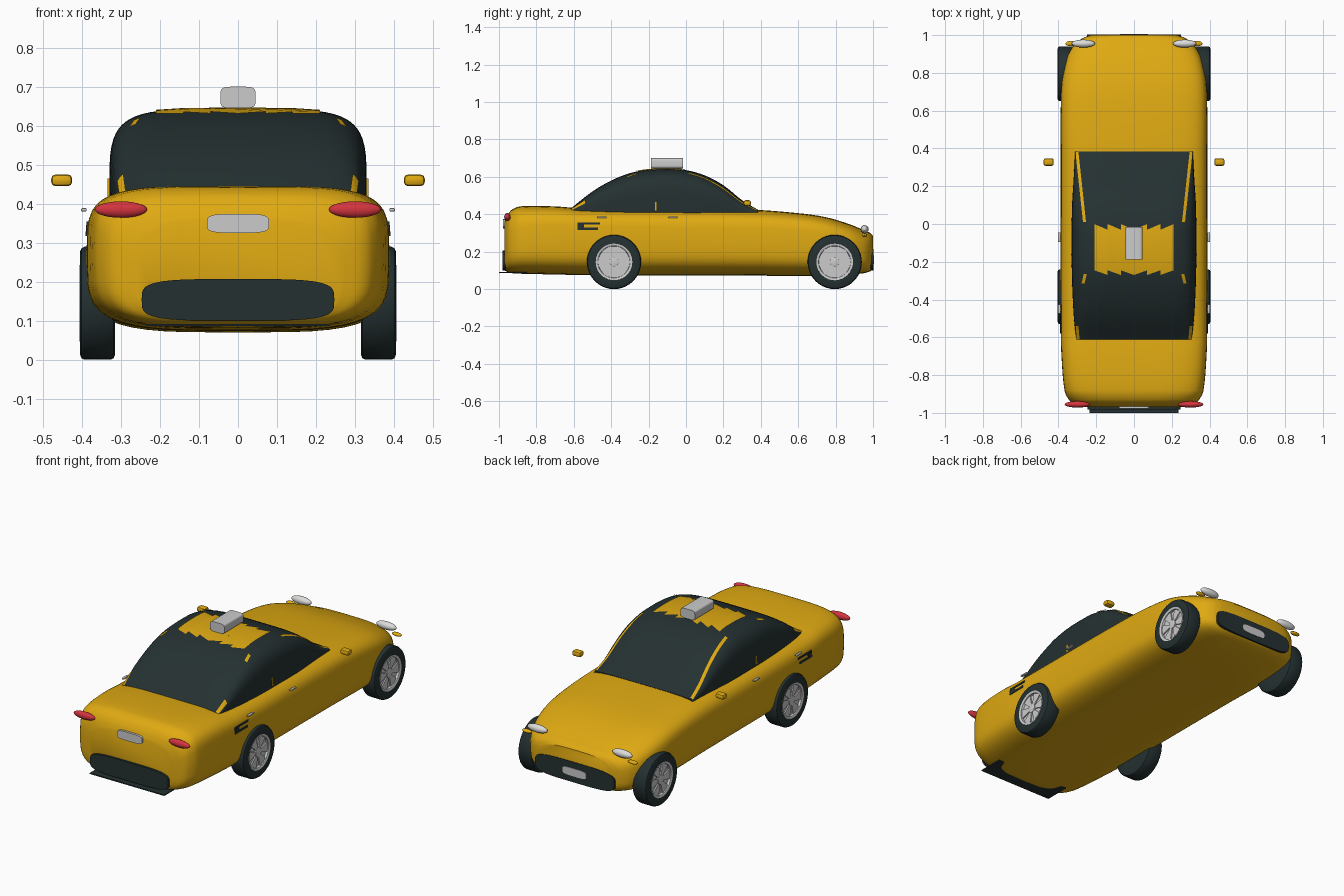
import bpy, bmesh, math
from mathutils import Vector

if "Cube" in bpy.data.objects:
    bpy.data.objects.remove(bpy.data.objects["Cube"])

def material(name, rgb):
    m = bpy.data.materials.new(name)
    m.diffuse_color = (*rgb, 1)
    m.use_nodes = True
    m.node_tree.nodes["Principled BSDF"].inputs["Base Color"].default_value = m.diffuse_color
    return m

YELLOW = material("taxi_yellow", (0.74, 0.40, 0.006))
DARK = material("dark_glass_rubber", (0.018, 0.030, 0.031))
RED = material("lamp_red", (0.66, 0.035, 0.05))
GREY = material("light_grey", (0.60, 0.60, 0.60))
WHITE = material("lamp_white", (0.72, 0.72, 0.70))

def finish(name, bm, mat, angle=35):
    bmesh.ops.recalc_face_normals(bm, faces=bm.faces)
    me = bpy.data.meshes.new(name)
    bm.to_mesh(me)
    bm.free()
    me.materials.append(mat)
    for p in me.polygons:
        p.use_smooth = True
    me.set_sharp_from_angle(angle=math.radians(angle))
    ob = bpy.data.objects.new(name, me)
    bpy.context.collection.objects.link(ob)
    return ob

def sample(keys, y):
    """Smooth interpolation of (y, a, b, ...) rows."""
    y = min(max(y, keys[0][0]), keys[-1][0])
    i = max(k for k in range(len(keys) - 1) if keys[k][0] <= y)
    a, b = keys[i], keys[i + 1]
    p, q = keys[max(i - 1, 0)], keys[min(i + 2, len(keys) - 1)]
    d = b[0] - a[0]
    t = (y - a[0]) / d
    out = []
    for c in range(1, len(a)):
        m0 = (b[c] - p[c]) / (b[0] - p[0]) * d
        m1 = (q[c] - a[c]) / (q[0] - a[0]) * d
        out.append((2*t**3 - 3*t*t + 1)*a[c] + (t**3 - 2*t*t + t)*m0
                   + (3*t*t - 2*t**3)*b[c] + (t**3 - t*t)*m1)
    return out

def ring(w, zb, zt, n_top, n_bot, y, count=48):
    """Rounded box section with separate top and bottom roundness."""
    pts = []
    for k in range(count):
        a = 2 * math.pi * k / count
        c, s = math.cos(a), math.sin(a)
        n = n_top if s >= 0 else n_bot
        pts.append((math.copysign(abs(c)**(2/n), c) * w, y,
                    (zb+zt)/2 + math.copysign(abs(s)**(2/n), s) * (zt-zb)/2))
    return pts

def loft(name, rings, mat, angle=35):
    bm = bmesh.new()
    loops = [[bm.verts.new(p) for p in r] for r in rings]
    n = len(loops[0])
    for A, B in zip(loops, loops[1:]):
        for k in range(n):
            bm.faces.new((A[k], A[(k+1) % n], B[(k+1) % n], B[k]))
    bm.faces.new(loops[0])
    bm.faces.new(loops[-1])
    return finish(name, bm, mat, angle)

def stations(keys, sub):
    ys = [a[0] + (b[0]-a[0]) * s / sub for a, b in zip(keys, keys[1:]) for s in range(sub)]
    return ys + [keys[-1][0]]

def box(name, x, y, z, mat, bevel=0.0):
    bm = bmesh.new()
    bmesh.ops.create_cube(bm, size=1)
    for v in bm.verts:
        v.co = Vector([(r[0]+r[1])/2 + v.co[i]*(r[1]-r[0]) for i, r in enumerate((x, y, z))])
    if bevel:
        bmesh.ops.bevel(bm, geom=bm.edges[:], offset=bevel, segments=2, affect='EDGES', profile=0.5)
    return finish(name, bm, mat)

def ellipsoid(name, centre, radii, mat):
    bm = bmesh.new()
    bmesh.ops.create_uvsphere(bm, u_segments=24, v_segments=14, radius=1)
    for v in bm.verts:
        v.co = Vector([centre[i] + v.co[i]*radii[i] for i in range(3)])
    return finish(name, bm, mat, 80)

def slab(name, w, z0, z1, y0, y1, mat, n=4):
    return loft(name, [ring(w, z0, z1, n, n, y) for y in (y0, y1)], mat)

# Body shell: y, half width, bottom, top, upper roundness
BODY = [(-.97, .26, .10, .36, 3.2), (-.955, .315, .092, .395, 3.6), (-.93, .345, .085, .425, 4),
        (-.88, .368, .082, .443, 4.5), (-.7, .384, .078, .442, 5), (-.55, .388, .075, .432, 5),
        (.35, .388, .072, .424, 5), (.6, .388, .07, .406, 5), (.75, .382, .072, .384, 4.6),
        (.88, .355, .078, .345, 4), (.95, .315, .085, .315, 3.6), (.985, .27, .095, .30, 3.4),
        (1.0, .225, .105, .285, 3.2)]

def body_x(y, z):
    w, zb, zt, n = sample(BODY, y)
    t = abs(z - (zb+zt)/2) / ((zt-zb)/2)
    return w * max(0, 1 - t**n)**(1/n)

def body_ring(y):
    w, zb, zt, n = sample(BODY, y)
    return ring(w, zb, zt, n, 3.8, y)

loft("body", [body_ring(y) for y in stations(BODY, 4)], YELLOW)

# Glass cabin: y, half width, top
CABIN = [(-.62, .305, .428), (-.5, .318, .522), (-.4, .324, .58), (-.3, .328, .62), (-.2, .33, .638),
         (-.08, .33, .642), (0, .33, .636), (.1, .328, .608), (.2, .322, .555), (.3, .316, .475),
         (.385, .312, .424)]
BASE, CN = .40, 5

def cabin_z(x, y):
    w, zt = sample(CABIN, y)
    return BASE + (zt-BASE) * max(0, 1 - min(1, abs(x)/w)**CN)**(1/CN)

def cabin_ring(y):
    w, zt = sample(CABIN, y)
    return [(px, py, max(pz, BASE - .02)) for px, py, pz in ring(w, 2*BASE - zt, zt, CN, CN, y, 64)]

loft("cabin_glass", [cabin_ring(y) for y in stations(CABIN, 4)], DARK)

# Roof panel with sawtooth front and rear edges
bm = bmesh.new()
cols, rows = 6, 8
for c in range(cols):
    xs = [-.21 + .07*c, -.21 + .07*(c+1)]
    ends = [(-.27, -.03), (-.245, 0)] if xs[0] >= 0 else [(-.245, 0), (-.27, -.03)]
    grid = [[bm.verts.new((x, e0 + (e1-e0)*r/rows, cabin_z(x, e0 + (e1-e0)*r/rows) + .004))
             for r in range(rows+1)] for x, (e0, e1) in zip(xs, ends)]
    for r in range(rows):
        bm.faces.new((grid[0][r], grid[1][r], grid[1][r+1], grid[0][r+1]))
finish("roof_panel", bm, YELLOW)

# Pillar strips that lie on the glass
def strip(name, a, b, width=.008, steps=14):
    bm = bmesh.new()
    prev = None
    for i in range(steps+1):
        x = a[0] + (b[0]-a[0])*i/steps
        y = a[1] + (b[1]-a[1])*i/steps
        row = [bm.verts.new((x+d, y, cabin_z(x+d, y) + .005)) for d in (-width, 0, width)]
        if prev:
            for k in range(2):
                bm.faces.new((prev[k], prev[k+1], row[k+1], row[k]))
        prev = row
    finish(name, bm, YELLOW)

# Roof sign
slab("roof_sign", .045, .645, .70, -.187, -.015, GREY, 5)

# Wheels: rubber lathe, grey rim ring, hub and spokes
def lathe(name, profile, cx, cy, cz, sx, mat, seg=40):
    bm = bmesh.new()
    loops = [[bm.verts.new((cx + sx*px, cy + r*math.cos(2*math.pi*k/seg),
                            cz + r*math.sin(2*math.pi*k/seg))) for k in range(seg)]
             for px, r in profile]
    for A, B in zip(loops, loops[1:]):
        for k in range(seg):
            bm.faces.new((A[k], A[(k+1) % seg], B[(k+1) % seg], B[k]))
    bm.faces.new(loops[0])
    bm.faces.new(loops[-1])
    return finish(name, bm, mat)

def wheel(label, sx, cy):
    cx, cz = sx * .36, .145
    lathe(label + "_tyre", [(-.045, .09), (-.045, .132), (-.041, .141), (-.033, .145), (.033, .145),
                            (.041, .141), (.045, .132), (.045, .098), (.026, .09)], cx, cy, cz, sx, DARK)
    lathe(label + "_rim", [(.028, .083), (.042, .086), (.046, .092), (.046, .098), (.03, .099)],
          cx, cy, cz, sx, GREY).data.polygons
    lathe(label + "_hub", [(.026, .026), (.04, .026), (.042, .02)], cx, cy, cz, sx, GREY, 20)
    bm = bmesh.new()
    for i in range(6):
        a = math.pi/2 + i * math.pi/3 + math.pi/6
        lo, hi = [], []
        for r, h in ((.015, -.007), (.09, -.031), (.09, .031), (.015, .007)):
            py = cy + r*math.cos(a) - h*math.sin(a)
            pz = cz + r*math.sin(a) + h*math.cos(a)
            lo.append(bm.verts.new((cx + sx*.027, py, pz)))
            hi.append(bm.verts.new((cx + sx*.037, py, pz)))
        bm.faces.new(lo)
        bm.faces.new(hi)
        for k in range(4):
            bm.faces.new((lo[k], lo[(k+1) % 4], hi[(k+1) % 4], hi[k]))
    finish(label + "_spokes", bm, GREY)

# Everything repeated on both sides
for side, s in (("right", 1), ("left", -1)):
    def span(a, b):
        return tuple(sorted((s*a, s*b)))
    wheel(side + "_rear_wheel", s, -.385)
    wheel(side + "_front_wheel", s, .795)
    ellipsoid(side + "_tail_lamp", (s*.30, -.955, .385), (.067, .017, .021), RED)
    ellipsoid(side + "_head_lamp", (s*.268, .955, .32), (.062, .021, .022), WHITE)
    ellipsoid(side + "_indicator", (s*.333, .955, .288), (.03, .014, .01), YELLOW)
    box(side + "_mirror", span(.425, .479), (.308, .348), (.445, .475), YELLOW, .011)
    strip(side + "_front_pillar", (s*.302, .38), (s*.262, .01))
    strip(side + "_roof_clip", (s*.258, -.265), (s*.27, -.315))
    strip(side + "_rear_pillar", (s*.302, -.54), (s*.296, -.612))
    box(side + "_door_pillar", span(.325, .334), (-.167, -.157), (.42, .465), YELLOW)
    for i, y in enumerate((-.45, -.07)):
        box(f"{side}_door_handle_{i}", span(.388, .402), (y-.025, y+.025), (.38, .389), GREY, .003)
    # Dark vent behind the door
    for i, (y0, y1, z0, z1) in enumerate(((-.58, -.46, .345, .355), (-.58, -.545, .329, .345),
                                          (-.58, -.47, .317, .329))):
        x = body_x((y0+y1)/2, z0)
        box(f"{side}_vent_{i}", span(x-.006, x+.003), (y0, y1), (z0, z1), DARK)

# Rear bumper, lip and plate
slab("rear_bumper", .247, .10, .207, -.982, -.945, DARK)
box("rear_lip", (-.235, .235), (-1.0, -.85), (.086, .092), DARK)
slab("rear_plate", .08, .325, .374, -.978, -.965, GREY)

# Front grille and plate
slab("front_grille", .25, .10, .215, .965, 1.003, DARK)
slab("front_plate", .075, .135, .18, 1.0, 1.006, GREY)
